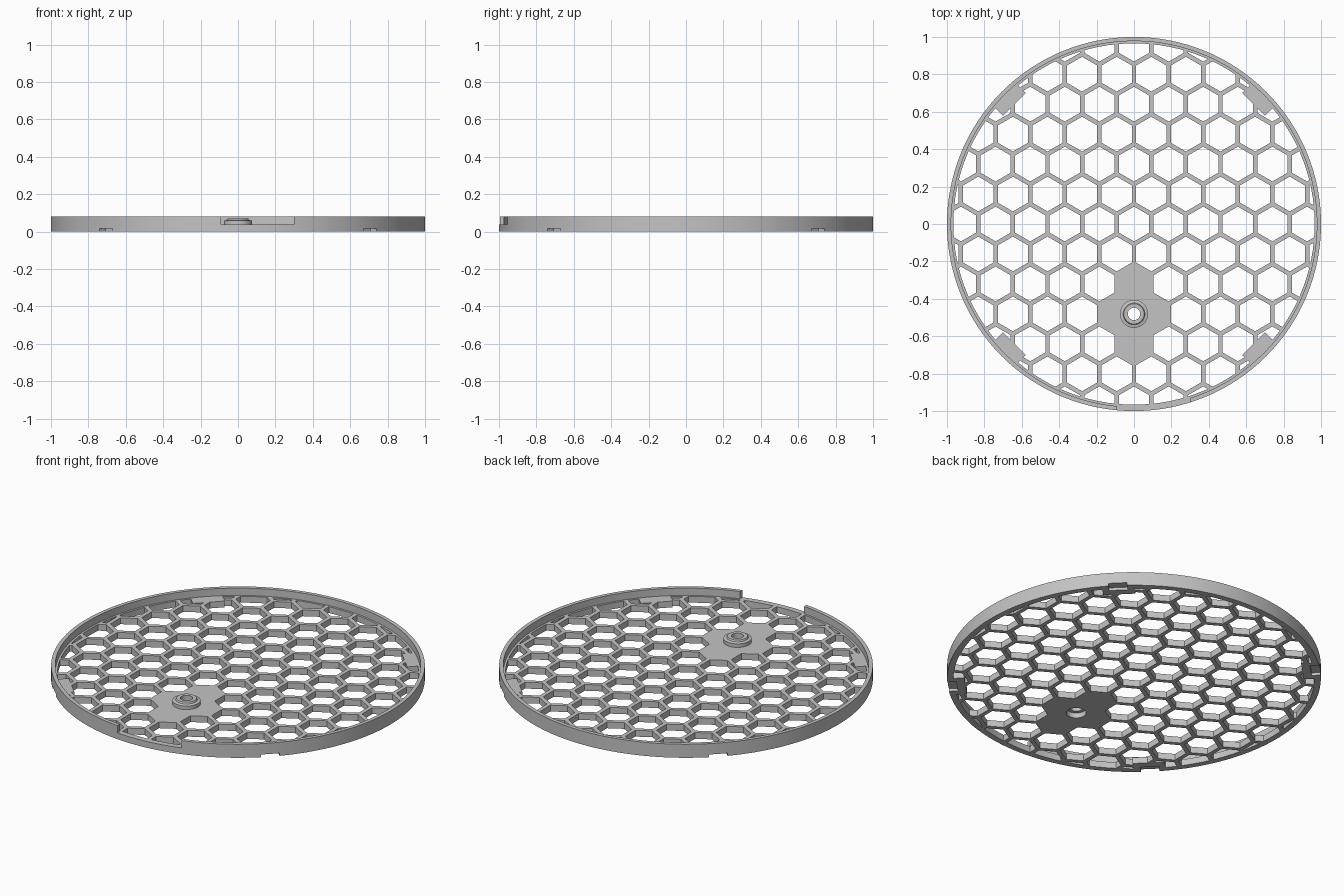
import bpy, bmesh, math
from mathutils import Matrix, Vector

if "Cube" in bpy.data.objects:
    bpy.data.objects.remove(bpy.data.objects["Cube"], do_unlink=True)

PITCH = 0.185                       # honeycomb cell spacing
ROW = PITCH * math.sqrt(3) / 2
RIB = 0.024
FLOOR = 0.037                       # grid thickness
HEIGHT = 0.08
HUB_Y = -3 * ROW

grey = bpy.data.materials.new("plain grey")
grey.use_nodes = True
grey.diffuse_color = (0.55, 0.55, 0.55, 1)
grey.node_tree.nodes["Principled BSDF"].inputs["Base Color"].default_value = grey.diffuse_color


def finish(name, bm):
    bmesh.ops.recalc_face_normals(bm, faces=bm.faces)
    mesh = bpy.data.meshes.new(name)
    bm.to_mesh(mesh)
    bm.free()
    mesh.materials.append(grey)
    obj = bpy.data.objects.new(name, mesh)
    bpy.context.collection.objects.link(obj)
    return obj


def hexagon(bm, x, y, radius):
    return [bm.verts.new((x + radius * math.sin(i * math.pi / 3),
                          y + radius * math.cos(i * math.pi / 3), 0)) for i in range(6)]


def box(bm, low, high, turn=0.0):
    low, high = Vector(low), Vector(high)
    m = (Matrix.Rotation(turn, 4, 'Z') @ Matrix.Translation((low + high) / 2)
         @ Matrix.Diagonal((*(high - low), 1)))
    bmesh.ops.create_cube(bm, size=1, matrix=m)


def lathe(name, profile, segments, centre=(0, 0)):
    bm = bmesh.new()
    rings = []
    for i in range(segments):
        a = math.tau * i / segments
        rings.append([bm.verts.new((centre[0] + r * math.cos(a), centre[1] + r * math.sin(a), z))
                      for r, z in profile])
    n = len(profile)
    for i in range(segments):
        a, b = rings[i], rings[(i + 1) % segments]
        for j in range(n):
            k = (j + 1) % n
            bm.faces.new((a[j], b[j], b[k], a[k]))
    return finish(name, bm)


def select_only(obj):
    bpy.ops.object.select_all(action='DESELECT')
    obj.select_set(True)
    bpy.context.view_layer.objects.active = obj


def cut(obj, cutter):
    cutter.hide_render = True
    mod = obj.modifiers.new("cut", 'BOOLEAN')
    mod.operation, mod.solver, mod.object = 'DIFFERENCE', 'EXACT', cutter
    select_only(obj)
    bpy.ops.object.modifier_apply(modifier=mod.name)


corners = [math.radians(45 + 90 * i) for i in range(4)]

# Honeycomb floor: hexagon frames, with four solid cells round the hub
bm = bmesh.new()
solid = {(-2, 0), (-4, 0), (-3, 0), (-3, -1)}
for k in range(-7, 8):
    for n in range(-7, 8):
        x, y = (n + 0.5 * (k % 2)) * PITCH, k * ROW
        if math.hypot(x, y) > 1.1:
            continue
        outer = hexagon(bm, x, y, PITCH / math.sqrt(3))
        if (k, n) in solid:
            bm.faces.new(outer)
            continue
        inner = hexagon(bm, x, y, (PITCH - RIB) / math.sqrt(3))
        for i in range(6):
            j = (i + 1) % 6
            bm.faces.new((outer[i], outer[j], inner[j], inner[i]))
bmesh.ops.remove_doubles(bm, verts=bm.verts, dist=0.001)

# Trim the floor to a circle that ends inside the rim, then thicken it
for i in range(64):
    a = math.tau * (i + 0.37) / 64
    d = Vector((math.cos(a), math.sin(a), 0))
    bmesh.ops.bisect_plane(bm, geom=bm.verts[:] + bm.edges[:] + bm.faces[:], dist=1e-6,
                           plane_co=d * 0.974, plane_no=d, clear_outer=True)
top = bmesh.ops.extrude_face_region(bm, geom=bm.faces[:], use_keep_orig=True)["geom"]
bmesh.ops.translate(bm, vec=(0, 0, FLOOR),
                    verts=[v for v in top if isinstance(v, bmesh.types.BMVert)])
grid = finish("honeycomb_floor", bm)

# Screw hole through the floor
bm = bmesh.new()
bmesh.ops.create_cone(bm, cap_ends=True, segments=32, radius1=0.053, radius2=0.053,
                      depth=0.2, matrix=Matrix.Translation((0, HUB_Y, 0)))
bore = finish("bore_cutter", bm)
cut(grid, bore)

# Rim: flange with a thin raised lip
rim = lathe("rim", [(0.966, 0), (1, 0), (1, HEIGHT), (0.978, HEIGHT),
                    (0.978, FLOOR), (0.966, FLOOR)], 128)
bm = bmesh.new()
box(bm, (-0.09, -1.1, FLOOR), (0.3, -0.8, 0.2))
gap = finish("lip_gap_cutter", bm)
cut(rim, gap)

# Corner pads that thicken the floor behind the slots
bm = bmesh.new()
for a in corners:
    box(bm, (0.905, -0.086, 0), (0.98, 0.086, FLOOR), a)
pads = finish("corner_pads", bm)

# Slots under the rim at each corner
bm = bmesh.new()
for a in corners:
    box(bm, (0.95, -0.05, -0.05), (1.1, 0.05, 0.016), a)
slots = finish("slot_cutter", bm)
for part in (grid, rim, pads):
    cut(part, slots)

# Stepped hub with a through hole
hub = lathe("hub", [(0.033, 0.03), (0.033, 0.071), (0.054, 0.071), (0.058, 0.062),
                    (0.075, 0.058), (0.075, 0.03)], 48, (0, HUB_Y))

for helper in (bore, gap, slots):
    bpy.data.objects.remove(helper, do_unlink=True)

for part in (grid, rim, pads, hub):
    select_only(part)
    bpy.ops.object.shade_smooth_by_angle(angle=math.radians(30))
